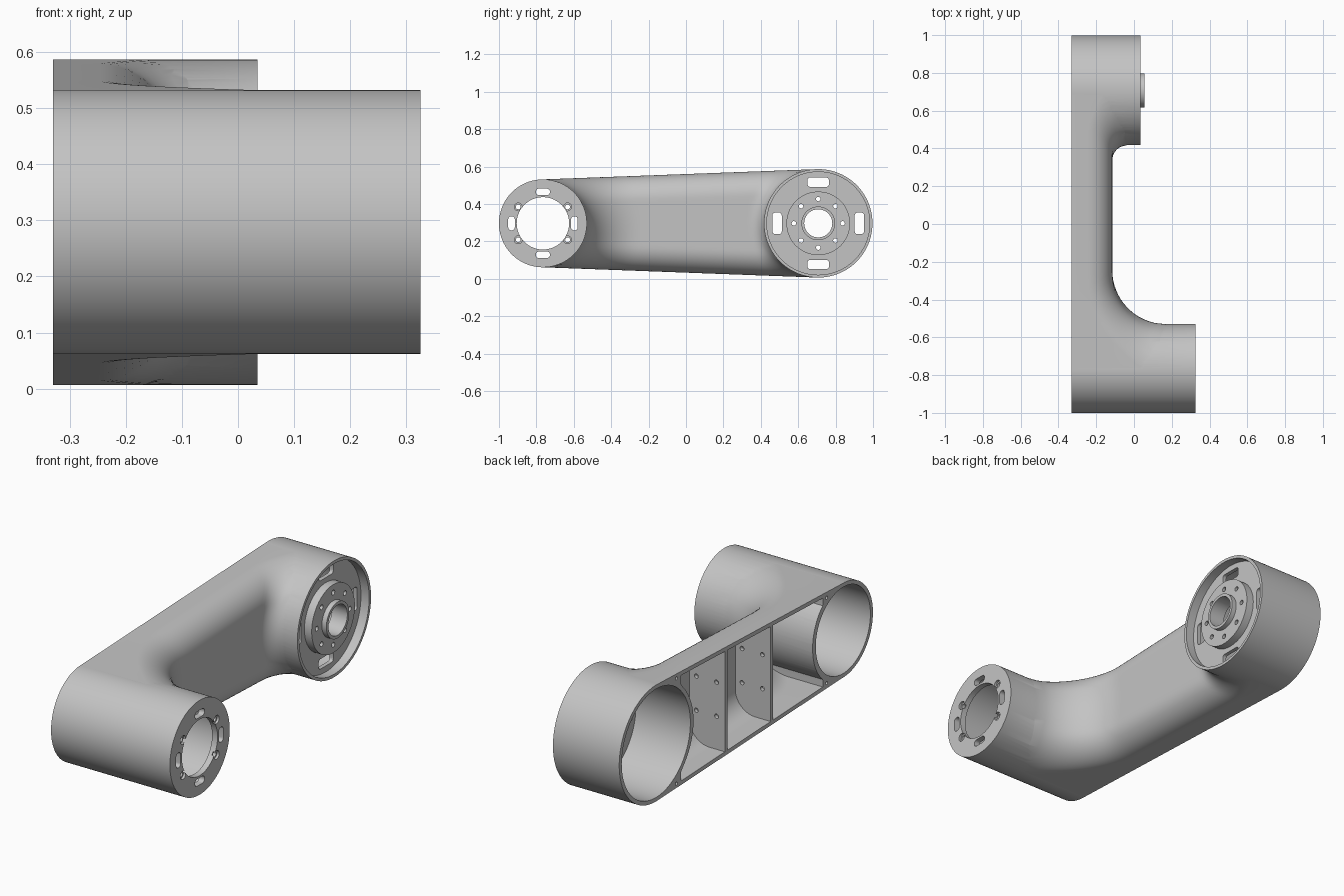
import bpy, bmesh, math
from mathutils import Matrix, Vector

cube = bpy.data.objects.get("Cube")
if cube:
    bpy.data.objects.remove(cube, do_unlink=True)

# Main dimensions: two tubes along x joined by an arm
ZC = 0.297
Y1, R1, END1 = -0.765, 0.235, 0.325      # small tube
Y2, R2, END2 = 0.707, 0.29, 0.035        # large tube
BACK, FACE = -0.33, -0.115               # arm back and front
WALL, EDGE = 0.02, 0.13
FIL1, FIL2 = 0.285, 0.08                 # fillets from arm to tubes

metal = bpy.data.materials.new("grey metal")
metal.use_nodes = True
grey = (0.55, 0.55, 0.55, 1)
metal.diffuse_color = grey
metal.node_tree.nodes["Principled BSDF"].inputs["Base Color"].default_value = grey


def finish(name, bm):
    bmesh.ops.recalc_face_normals(bm, faces=bm.faces)
    mesh = bpy.data.meshes.new(name)
    bm.to_mesh(mesh)
    bm.free()
    mesh.materials.append(metal)
    ob = bpy.data.objects.new(name, mesh)
    bpy.context.collection.objects.link(ob)
    return ob


def add_cyl(bm, y, z, r, x0, x1, n=32, axis="X"):
    mid, length = (x0 + x1) / 2, x1 - x0
    if axis == "X":
        m = Matrix.Translation((mid, y, z)) @ Matrix.Rotation(math.pi / 2, 4, "Y")
    else:  # along y, with y used as the x position
        m = Matrix.Translation((y, mid, z)) @ Matrix.Rotation(math.pi / 2, 4, "X")
    bmesh.ops.create_cone(bm, cap_ends=True, segments=n, radius1=r, radius2=r,
                          depth=length, matrix=m)


def add_slot(bm, y, z, ly, lz, r, x0, x1):
    new = bmesh.ops.create_cube(bm, size=1)["verts"]
    for v in new:
        v.co = Vector(((x0 + x1) / 2 + v.co.x * (x1 - x0), y + v.co.y * ly, z + v.co.z * lz))
    edges = {e for v in new for e in v.link_edges
             if abs(e.verts[0].co.x - e.verts[1].co.x) > 1e-4}
    bmesh.ops.bevel(bm, geom=list(edges), offset=r, segments=6, profile=0.5, affect="EDGES")


def boolean(target, tool, op):
    mod = target.modifiers.new(op, "BOOLEAN")
    mod.operation, mod.object, mod.solver = op, tool, "EXACT"
    bpy.context.view_layer.objects.active = target
    bpy.ops.object.modifier_apply(modifier=mod.name)
    bpy.data.objects.remove(tool, do_unlink=True)


def half_height(y):
    return R1 + (R2 - R1) * (y - Y1) / (Y2 - Y1)


def quarter(r, d):
    """Drop of a quarter circle at distance d from its vertical end."""
    k = min(max(r - d, 0), r)
    return r - math.sqrt(r * r - k * k)


def arm_face(y, z, w):
    """Front surface of the arm, offset inwards by w."""
    x = FACE - w - quarter(EDGE - w, half_height(y) - w - abs(z))
    for yc, r, fil in ((Y1, R1, FIL1), (Y2, R2, FIL2)):
        x += quarter(fil, math.hypot(y - yc, z) - r + w)
    return x


def arm_block(name, w, gap, x_back, y_lo=-9, y_hi=9, cusp=0, rows=40, cols=48):
    """Block between the tubes with a blended front face."""
    def reach(r, t):
        k = t * (r - w)
        return max(math.sqrt(max((r + gap) ** 2 - k * k, 0)), cusp * r)
    bm = bmesh.new()
    top, low = [], []
    for i in range(rows + 1):
        t = math.sin(math.pi * (i / rows - 0.5))
        a = max(Y1 + reach(R1, t), y_lo)
        b = min(Y2 - reach(R2, t), y_hi)
        for j in range(cols + 1):
            y = a + (b - a) * (1 - math.cos(math.pi * j / cols)) / 2
            z = t * (half_height(y) - w)
            top.append(bm.verts.new((arm_face(y, z, w), y, ZC + z)))
            low.append(bm.verts.new((x_back, y, ZC + z)))
    n = cols + 1
    for i in range(rows):
        for j in range(cols):
            q = [i * n + j, i * n + j + 1, (i + 1) * n + j + 1, (i + 1) * n + j]
            bm.faces.new([top[k] for k in q])
            bm.faces.new([low[k] for k in reversed(q)])
    rim = [j for j in range(n)] + [i * n + cols for i in range(1, rows + 1)]
    rim += [rows * n + j for j in range(cols - 1, -1, -1)] + [i * n for i in range(rows - 1, 0, -1)]
    for p, q in zip(rim, rim[1:] + rim[:1]):
        bm.faces.new((top[q], top[p], low[p], low[q]))
    return finish(name, bm)


# Outer body: arm and two tubes
body = arm_block("arm_housing", 0, -0.01, BACK)
for y, r, end in ((Y1, R1, END1), (Y2, R2, END2)):
    bm = bmesh.new()
    add_cyl(bm, y, ZC, r, BACK, end, 128)
    boolean(body, finish("tube", bm), "UNION")

# Three open pockets in the back of the arm, with two partitions left between
for lo, hi in ((-9, -0.215), (-0.195, 0.145), (0.165, 9)):
    boolean(body, arm_block("pocket", WALL, 0.005, BACK - 0.03, lo, hi, 0.68, 32, 32),
            "DIFFERENCE")

# Tube bores from the back and the recess in the large front
bm = bmesh.new()
add_cyl(bm, Y1, ZC, R1 - WALL, BACK - 0.05, END1 - 0.03, 128)
add_cyl(bm, Y2, ZC, R2 - WALL, BACK - 0.05, -0.03, 128)
add_cyl(bm, Y2, ZC, R2 - 0.015, -0.01, END2 + 0.05, 128)
boolean(body, finish("bores", bm), "DIFFERENCE")

# Stepped hub on the large end plate
for r, end in ((0.17, 0.03), (0.09, 0.055)):
    bm = bmesh.new()
    add_cyl(bm, Y2, ZC, r, -0.02, end, 96)
    boolean(body, finish("hub", bm), "UNION")

# Centre holes, slots and bolt holes in both end plates
bm = bmesh.new()
add_cyl(bm, Y1, ZC, 0.14, 0.2, 0.4, 96)
add_cyl(bm, Y2, ZC, 0.075, -0.1, 0.1, 64)
for k in range(4):
    c, s = round(math.cos(k * math.pi / 2)), round(math.sin(k * math.pi / 2))
    for y, rad, long, short, r, x0, x1 in ((Y1, 0.168, 0.075, 0.035, 0.016, 0.2, 0.4),
                                           (Y2, 0.22, 0.115, 0.05, 0.015, -0.1, 0.1)):
        ly, lz = (short, long) if c else (long, short)
        add_slot(bm, y + rad * c, ZC + rad * s, ly, lz, r, x0, x1)
for k in range(8):
    a = k * math.pi / 4
    add_cyl(bm, Y2 + 0.13 * math.cos(a), ZC + 0.13 * math.sin(a), 0.012, -0.1, 0.1, 20)
boolean(body, finish("end_holes", bm), "DIFFERENCE")

# Counterbored screws, partition holes and cover screw holes
for r, x0 in ((0.013, 0.2), (0.021, END1 - 0.012)):
    bm = bmesh.new()
    for sy in (-1, 1):
        for sz in (-1, 1):
            add_cyl(bm, Y1 + sy * 0.132, ZC + sz * 0.088, r, x0, 0.4, 20)
    boolean(body, finish("screw_holes", bm), "DIFFERENCE")
bm = bmesh.new()
for sz in (-1, 1):
    for x in (-0.284, -0.172):
        add_cyl(bm, x, ZC + sz * 0.085, 0.011, -0.23, 0.18, 16, "Y")
    for y, r, side in ((Y1, R1, 1), (Y2, R2, -1)):
        add_cyl(bm, y + side * 0.55 * r, ZC + sz * 0.905 * r, 0.008, BACK - 0.05, BACK + 0.05, 16)
boolean(body, finish("small_holes", bm), "DIFFERENCE")

# Smooth shading with sharp machined edges
bpy.ops.object.select_all(action="DESELECT")
body.select_set(True)
bpy.context.view_layer.objects.active = body
bpy.ops.object.shade_smooth_by_angle(angle=math.radians(30))
